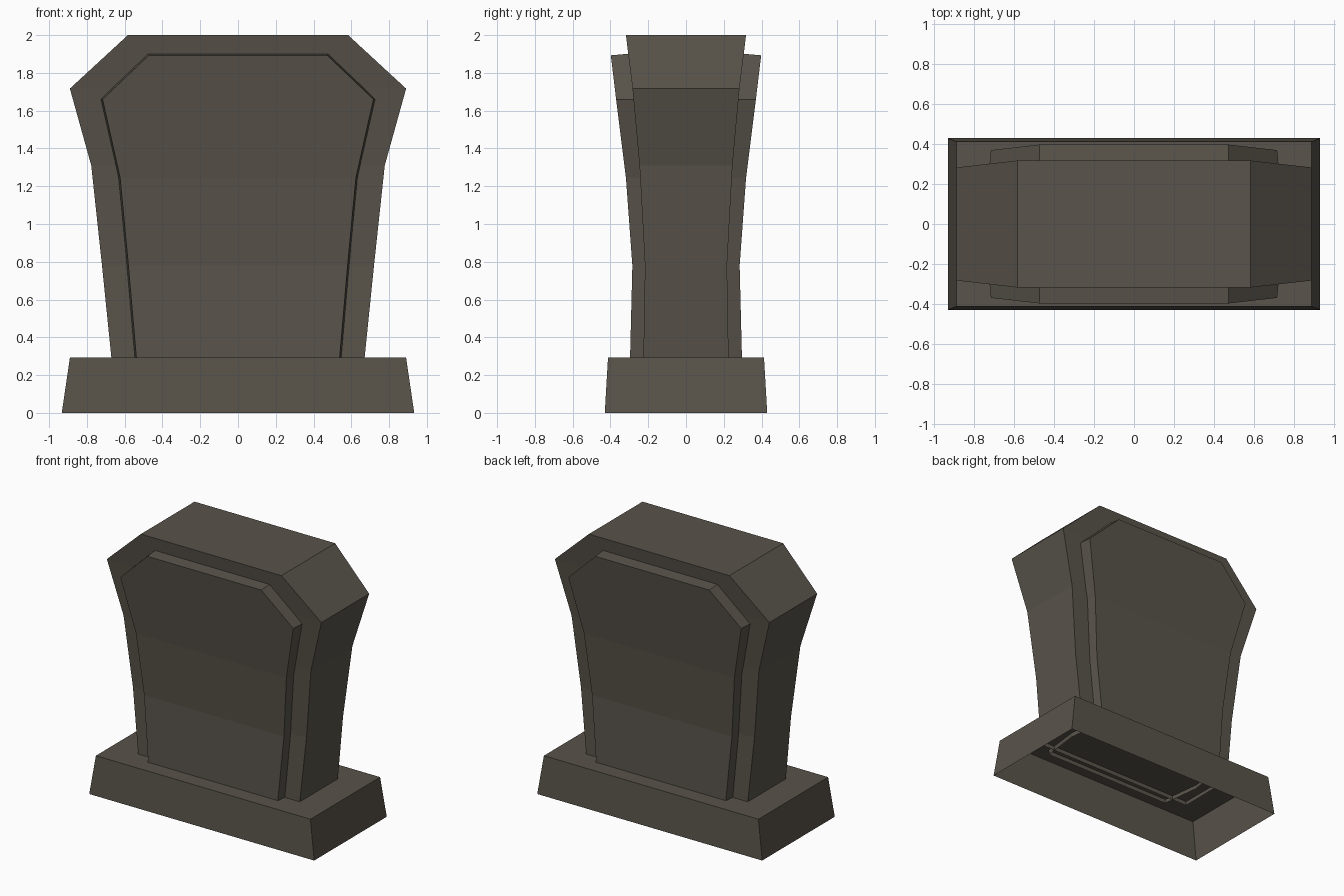
import bpy, bmesh

if "Cube" in bpy.data.objects:
    bpy.data.objects.remove(bpy.data.objects["Cube"])

stone = bpy.data.materials.new("weathered dark stone")
stone.diffuse_color = (0.100, 0.088, 0.070, 1)
stone.use_nodes = True
stone.node_tree.nodes["Principled BSDF"].inputs["Base Color"].default_value = stone.diffuse_color


def finish(bm, name):
    bmesh.ops.recalc_face_normals(bm, faces=bm.faces)
    mesh = bpy.data.meshes.new(name)
    bm.to_mesh(mesh)
    bm.free()
    mesh.materials.append(stone)
    obj = bpy.data.objects.new(name, mesh)
    bpy.context.collection.objects.link(obj)
    return obj


def slab(name, rows, layers):
    """Upright slab, open below. rows: (z, half width, half depth) upwards;
    layers: (depth factor, outward flare) from front to back."""
    bm = bmesh.new()
    top = rows[-1][0]
    grid = []
    for s, flare in layers:
        layer = []
        for z, x, y in rows:
            is_top = z == top
            hx = x + flare * (0.4 if is_top else 1)
            hz = z + (flare if is_top else 0)
            layer.append([bm.verts.new((side * hx, y * s, hz)) for side in (-1, 1)])
        grid.append(layer)
    # front and back faces
    for layer in (grid[0], grid[-1]):
        for a, b in zip(layer, layer[1:]):
            bm.faces.new((a[0], a[1], b[1], b[0]))
    # side walls and top
    for f, g in zip(grid, grid[1:]):
        for i in range(len(rows) - 1):
            for k in (0, 1):
                bm.faces.new((f[i][k], f[i + 1][k], g[i + 1][k], g[i][k]))
        bm.faces.new((f[-1][0], f[-1][1], g[-1][1], g[-1][0]))
    return finish(bm, name)


# Plinth, hollow underneath
slab("plinth", [(0.0, 0.933, 0.43), (0.292, 0.89, 0.413)], [(-1, 0), (1, 0)])

# Main stone with clipped shoulders
slab("headstone",
     [(0.26, 0.667, 0.226), (0.78, 0.72, 0.217), (1.31, 0.777, 0.246),
      (1.717, 0.89, 0.283), (2.0, 0.583, 0.318)],
     [(-1, 0), (1, 0)])

# Raised panel running through the stone, showing front and back
slab("raised_panel",
     [(0.26, 0.535, 0.297), (0.78, 0.58, 0.284), (1.245, 0.624, 0.318),
      (1.66, 0.717, 0.37), (1.893, 0.472, 0.398)],
     [(-1, 0), (0, 0.035), (1, 0)])
